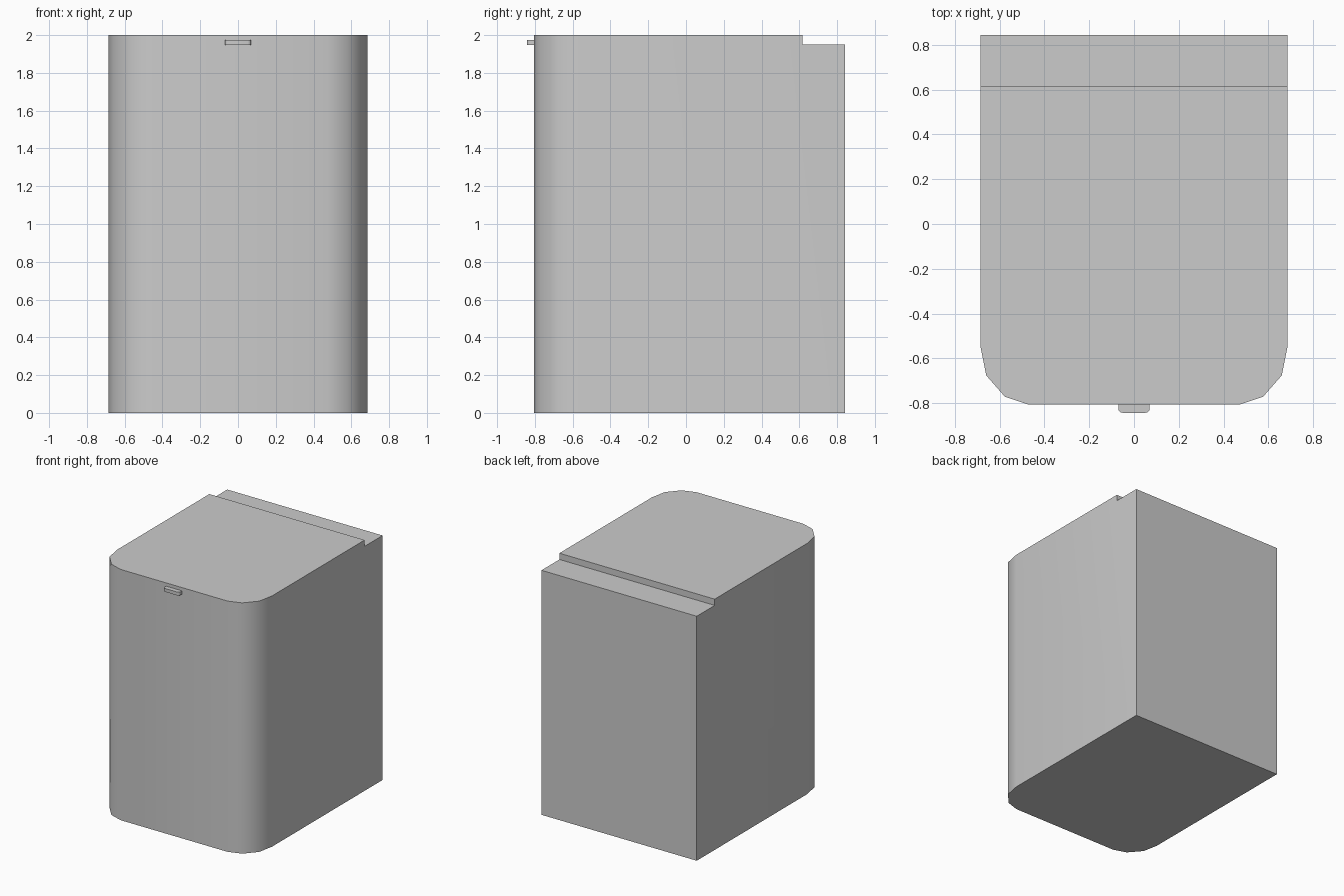
import bpy, bmesh, math

if "Cube" in bpy.data.objects:
    bpy.data.objects.remove(bpy.data.objects["Cube"])


def mirrored(half):
    """Close a right-hand outline (front to back) with its mirror image."""
    return half + [(-x, y) for x, y in reversed(half)]


def prism(outline, z0, z1):
    bm = bmesh.new()
    face = bm.faces.new([bm.verts.new((x, y, z0)) for x, y in outline])
    top = bmesh.ops.extrude_face_region(bm, geom=[face], use_keep_orig=True)["geom"]
    bmesh.ops.translate(bm, vec=(0, 0, z1 - z0),
                        verts=[v for v in top if isinstance(v, bmesh.types.BMVert)])
    bmesh.ops.recalc_face_normals(bm, faces=bm.faces)
    return bm


def finish(bm, name, angle):
    bmesh.ops.recalc_face_normals(bm, faces=bm.faces)
    mesh = bpy.data.meshes.new(name)
    bm.to_mesh(mesh)
    bm.free()
    obj = bpy.data.objects.new(name, mesh)
    bpy.context.collection.objects.link(obj)
    bpy.ops.object.select_all(action="DESELECT")
    obj.select_set(True)
    bpy.context.view_layer.objects.active = obj
    bpy.ops.object.shade_smooth_by_angle(angle=math.radians(angle))
    return obj


FRONT, BACK, STEP = -0.806, 0.843, 0.617
SHELF_Z, TOP_Z = 1.95, 2.0

# Bin body: rounded front corners, up to the height of the rear shelf
bm = prism(mirrored([(0.472, FRONT), (0.577, -0.771), (0.66, -0.676),
                     (0.685, -0.551), (0.685, BACK)]), 0, SHELF_Z)

# Raised lid area: split the top at the step and extrude the front portion
bmesh.ops.bisect_plane(bm, geom=bm.verts[:] + bm.edges[:] + bm.faces[:],
                       plane_co=(0, STEP, 0), plane_no=(0, 1, 0))
lid = [f for f in bm.faces
       if f.normal.z > 0.9 and f.calc_center_median().y < STEP]
raised = bmesh.ops.extrude_face_region(bm, geom=lid)["geom"]
bmesh.ops.translate(bm, vec=(0, 0, TOP_Z - SHELF_Z),
                    verts=[v for v in raised if isinstance(v, bmesh.types.BMVert)])

# Merge the coplanar walls so the body stays seamless below the step
bmesh.ops.dissolve_limit(bm, angle_limit=math.radians(1),
                         verts=bm.verts[:], edges=bm.edges[:])
finish(bm, "bin_body", 40)

# Small lid tab with rounded front corners
tip, r, half_w = -0.843, 0.018, 0.07
corner = [(half_w - r + r * math.sin(a), tip + r - r * math.cos(a))
          for a in (math.radians(30 * i) for i in range(4))]
finish(prism(mirrored(corner + [(half_w, FRONT + 0.005)]), 1.947, 1.974), "lid_tab", 40)
